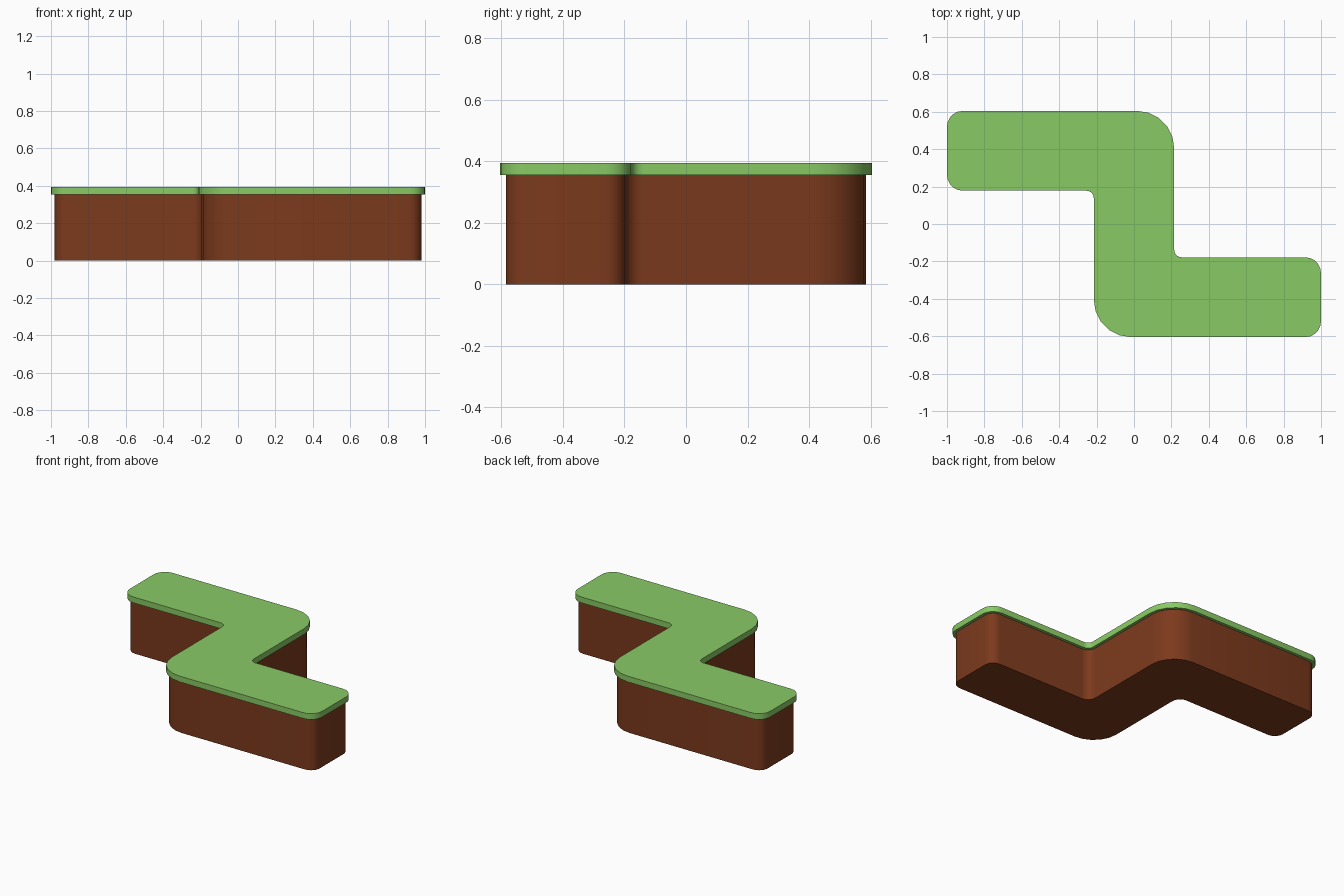
import bpy, bmesh, math
from mathutils import Vector

if "Cube" in bpy.data.objects:
    bpy.data.objects.remove(bpy.data.objects["Cube"])

SEGMENTS = 5  # facets per rounded corner


def material(name, color):
    mat = bpy.data.materials.new(name)
    mat.diffuse_color = (*color, 1.0)
    mat.use_nodes = True
    mat.node_tree.nodes["Principled BSDF"].inputs["Base Color"].default_value = mat.diffuse_color
    return mat


def rounded(corners):
    """Round each (x, y, radius) corner of a counter-clockwise right-angled outline."""
    points = []
    n = len(corners)
    for i, (x, y, r) in enumerate(corners):
        p = Vector((x, y))
        a = (Vector(corners[i - 1][:2]) - p).normalized()
        b = (Vector(corners[(i + 1) % n][:2]) - p).normalized()
        centre = p + (a + b) * r
        for k in range(SEGMENTS + 1):
            t = math.pi / 2 * k / SEGMENTS
            points.append(centre - b * r * math.cos(t) - a * r * math.sin(t))
    return points


def z_outline(inset):
    """Z-shaped path: half of the corners, then the same half turned by 180 degrees."""
    half = [
        (-0.215 + inset, -0.605 + inset, 0.20 - inset),  # broad outer bend
        (1.0 - inset, -0.605 + inset, 0.085 - inset),    # arm end
        (1.0 - inset, -0.178 - inset, 0.085 - inset),    # arm end
        (0.215 - inset, -0.178 - inset, 0.04 + inset),   # tight inner bend
    ]
    return rounded(half + [(-x, -y, r) for x, y, r in half])


def slab(name, outline, z0, z1, mat):
    bm = bmesh.new()
    base = bm.faces.new([bm.verts.new((p.x, p.y, z0)) for p in outline])
    ext = bmesh.ops.extrude_face_region(bm, geom=[base], use_keep_orig=True)
    verts = [g for g in ext["geom"] if isinstance(g, bmesh.types.BMVert)]
    bmesh.ops.translate(bm, verts=verts, vec=(0, 0, z1 - z0))
    bmesh.ops.recalc_face_normals(bm, faces=bm.faces)
    mesh = bpy.data.meshes.new(name)
    bm.to_mesh(mesh)
    bm.free()
    mesh.materials.append(mat)
    obj = bpy.data.objects.new(name, mesh)
    bpy.context.collection.objects.link(obj)
    bpy.ops.object.select_all(action='DESELECT')
    obj.select_set(True)
    bpy.context.view_layer.objects.active = obj
    bpy.ops.object.shade_smooth_by_angle(angle=math.radians(35))
    return obj


# Dirt body, slightly inset below the grass
slab("dirt_body", z_outline(0.02), 0.0, 0.355, material("dirt", (0.20, 0.042, 0.012)))
# Grass cap overhanging the dirt
slab("grass_cap", z_outline(0.0), 0.355, 0.395, material("grass", (0.25, 0.59, 0.13)))
